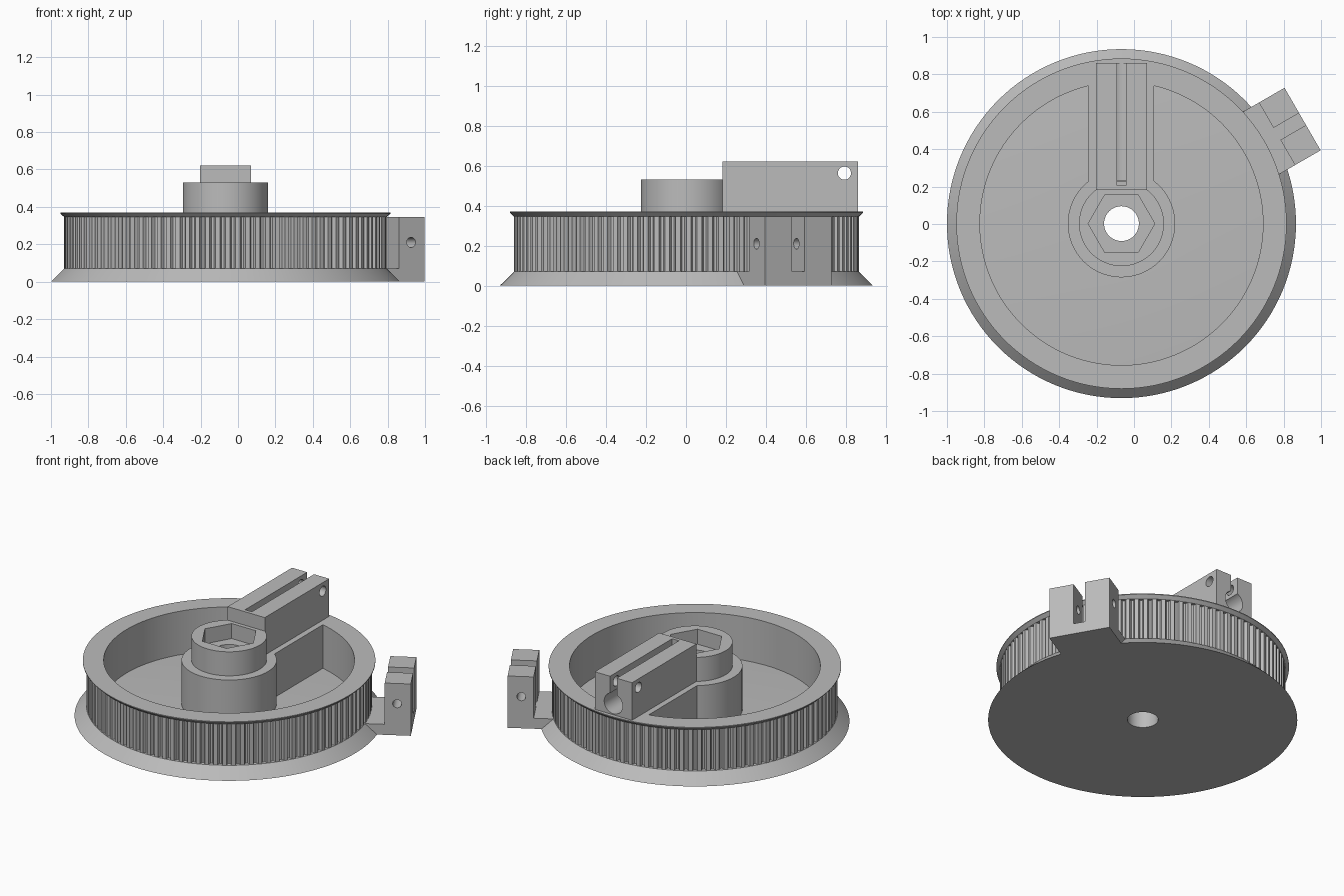
import bpy, bmesh, math
from mathutils import Matrix, Vector

if "Cube" in bpy.data.objects:
    bpy.data.objects.remove(bpy.data.objects["Cube"])

grey = bpy.data.materials.new("plain grey")
grey.use_nodes = True
grey.diffuse_color = (0.5, 0.5, 0.5, 1)
grey.node_tree.nodes["Principled BSDF"].inputs["Base Color"].default_value = (0.5, 0.5, 0.5, 1)

AXIS = Matrix.Translation((-0.067, 0.002, 0))    # wheel axis
LUG = AXIS @ Matrix.Rotation(math.radians(30), 4, "Z")   # x runs radially outward


def make(name, bm, matrix=AXIS):
    bmesh.ops.recalc_face_normals(bm, faces=bm.faces)
    bm.transform(matrix)
    mesh = bpy.data.meshes.new(name)
    bm.to_mesh(mesh)
    bm.free()
    mesh.materials.append(grey)
    ob = bpy.data.objects.new(name, mesh)
    bpy.context.collection.objects.link(ob)
    return ob


def ring(name, sections):
    """Closed solid from a loop of equal-length cross-sections."""
    bm = bmesh.new()
    loops = [[bm.verts.new(p) for p in s] for s in sections]
    for a, b in zip(loops, loops[1:] + loops[:1]):
        for i in range(len(a)):
            j = (i + 1) % len(a)
            bm.faces.new((a[i], a[j], b[j], b[i]))
    return make(name, bm)


def polar(r, ang, z):
    return (r * math.cos(ang), r * math.sin(ang), z)


def lathe(name, profile, n=128):
    return ring(name, [[polar(r, math.tau * k / n, z) for r, z in profile] for k in range(n)])


def box(name, lo, hi, matrix=AXIS):
    bm = bmesh.new()
    lo, hi = Vector(lo), Vector(hi)
    bmesh.ops.create_cube(bm, size=1, matrix=Matrix.Translation((lo + hi) / 2) @ Matrix.Diagonal((*(hi - lo), 1)))
    return make(name, bm, matrix)


def rod(name, centre, r, length, axis="Z", n=32, matrix=AXIS):
    turn = {"X": Matrix.Rotation(math.pi / 2, 4, "Y"),
            "Y": Matrix.Rotation(math.pi / 2, 4, "X"), "Z": Matrix()}[axis]
    bm = bmesh.new()
    bmesh.ops.create_cone(bm, cap_ends=True, segments=n, radius1=r, radius2=r, depth=length,
                          matrix=Matrix.Translation(centre) @ turn)
    return make(name, bm, matrix)


def cut(ob, *cutters):
    for c in cutters:
        c.hide_render = True
        mod = ob.modifiers.new("cut", "BOOLEAN")
        mod.operation, mod.solver, mod.object = "DIFFERENCE", "EXACT", c
        bpy.context.view_layer.objects.active = ob
        bpy.ops.object.modifier_apply(modifier=mod.name)
        bpy.data.objects.remove(c)
    return ob


BORE, POCKET, TOOTH, FLOOR, RIM = 0.093, 0.757, 0.862, 0.08, 0.37
parts = []

# Bottom flange with pocket floor, and thin flared top flange
parts.append(lathe("bottom_flange", [(BORE, 0), (0.933, 0), (TOOTH, 0.07), (POCKET, FLOOR), (BORE, FLOOR)]))
parts.append(lathe("top_flange", [(POCKET, 0.345), (TOOTH, 0.345), (0.883, 0.365), (0.883, RIM), (POCKET, RIM)]))

# Toothed belt track
TEETH = 100
groove = [(0, 0), (0.44, 0), (0.5, 0.012), (0.6, 0.02), (0.84, 0.02), (0.94, 0.012)]
track = []
for t in range(TEETH):
    for f, d in groove:
        a = math.tau * (t + f) / TEETH
        track.append([polar(POCKET, a, 0.07), polar(TOOTH - d, a, 0.07),
                      polar(TOOTH - d, a, 0.345), polar(POCKET, a, 0.345)])
parts.append(ring("toothed_track", track))

# Stepped hub with a hexagonal nut pocket
hub = lathe("hub", [(BORE, FLOOR), (0.287, FLOOR), (0.287, RIM), (0.227, RIM), (0.227, 0.53), (BORE, 0.53)])
parts.append(cut(hub, rod("nut_cutter", (0, 0, 0.53), 0.178, 0.2, n=6,
                          matrix=AXIS @ Matrix.Rotation(math.pi / 2, 4, "Z"))))

# Spoke joining hub and rim, carrying the split clamp block
parts.append(box("spoke", (-0.175, 0.21, FLOOR), (0.175, 0.79, RIM)))
block = box("clamp_block", (-0.137, 0.18, RIM - 0.002), (0.137, 0.858, 0.62))
parts.append(cut(block,
                 rod("socket_cutter", (0, 0.633, 0.445), 0.068, 0.8, "Y"),
                 box("slot_cutter", (-0.025, 0.204, 0.445), (0.025, 1, 0.7)),
                 rod("bolt_cutter", (0, 0.79, 0.563), 0.033, 1, "X")))

# Outer lug: low foot with two drilled uprights
parts.append(box("lug_foot", (0.8, -0.193, 0), (1.118, 0.193, 0.07), LUG))
for side, name in ((-1, "lug_upright_front"), (1, "lug_upright_back")):
    y0, y1 = sorted((side * 0.037, side * 0.193))
    upright = box(name, (0.96, y0, 0.07), (1.118, y1, 0.345), LUG)
    parts.append(cut(upright, rod("lug_bolt_cutter", (1.035, 0, 0.21), 0.027, 1, "Y", matrix=LUG)))

# Smooth the round surfaces, keep hard edges
bpy.ops.object.select_all(action="DESELECT")
for ob in parts:
    ob.select_set(True)
bpy.context.view_layer.objects.active = parts[0]
bpy.ops.object.shade_smooth_by_angle(angle=math.radians(25))
